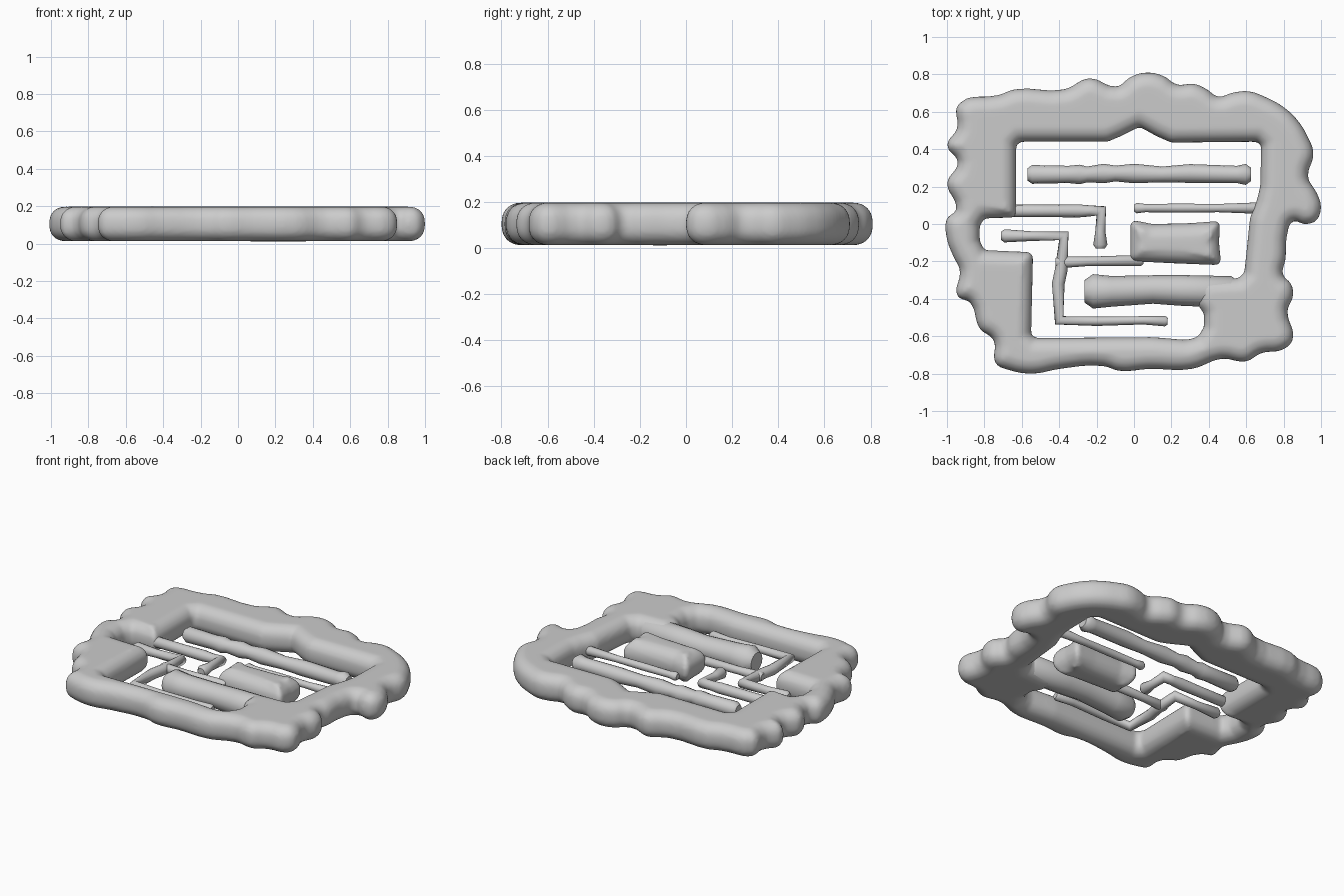
import bpy, math

if "Cube" in bpy.data.objects:
    bpy.data.objects.remove(bpy.data.objects["Cube"])

ZC = 0.105  # mid height of the whole piece


def to_mesh(ob):
    """Replace a curve object by a mesh object of the same name."""
    name = ob.name
    dg = bpy.context.evaluated_depsgraph_get()
    me = bpy.data.meshes.new_from_object(ob.evaluated_get(dg))
    bpy.data.objects.remove(ob)
    me.name = name
    new = bpy.data.objects.new(name, me)
    new.location.z = ZC
    bpy.context.collection.objects.link(new)
    for p in me.polygons:
        p.use_smooth = True
    return new


def add_spline(cu, pts, handle, res):
    s = cu.splines.new('BEZIER')
    s.bezier_points.add(len(pts) - 1)
    for b, (x, y) in zip(s.bezier_points, pts):
        b.co = (x, y, 0)
        b.handle_left_type = b.handle_right_type = handle
    s.use_cyclic_u = True
    s.resolution_u = res


def slab(name, splines, depth, flat):
    """Filled outline with fully rounded rim, cleaned into one skin."""
    cu = bpy.data.curves.new(name, 'CURVE')
    cu.dimensions, cu.fill_mode = '2D', 'BOTH'
    cu.bevel_depth, cu.offset = depth, -depth
    cu.extrude, cu.bevel_resolution = flat, 5
    for pts, handle, res in splines:
        add_spline(cu, pts, handle, res)
    ob = bpy.data.objects.new(name, cu)
    bpy.context.collection.objects.link(ob)
    ob = to_mesh(ob)
    m = ob.modifiers.new('skin', 'REMESH')
    m.mode, m.voxel_size, m.use_smooth_shade = 'VOXEL', 0.013, True
    m = ob.modifiers.new('soften', 'SMOOTH')
    m.factor, m.iterations = 0.5, 5
    return ob


def bar(name, pts):
    """Round bar through (x, y, radius) points with softened ends."""
    def inset(a, b):
        d = math.hypot(b[0] - a[0], b[1] - a[1])
        t = 0.5 * a[2] / d
        return (a[0] + (b[0] - a[0]) * t, a[1] + (b[1] - a[1]) * t, a[2])
    (ax, ay, ar), (bx, by, br) = pts[0], pts[-1]
    path = ([(ax, ay, ar * 0.65), inset(pts[0], pts[1])] + pts[1:-1]
            + [inset(pts[-1], pts[-2]), (bx, by, br * 0.65)])
    cu = bpy.data.curves.new(name, 'CURVE')
    cu.dimensions, cu.bevel_depth = '3D', 1.0
    cu.bevel_resolution, cu.use_fill_caps = 5, True
    s = cu.splines.new('POLY')
    s.points.add(len(path) - 1)
    for p, (x, y, r) in zip(s.points, path):
        p.co, p.radius = (x, y, 0, 1), r
    ob = bpy.data.objects.new(name, cu)
    bpy.context.collection.objects.link(ob)
    return to_mesh(ob)


# Lumpy outer edge, clockwise side by side
top_edge = [(-.94, .64), (-.72, .69), (-.64, .72), (-.37, .72), (-.24, .78),
            (-.09, .735), (-.02, .785), (.07, .81), (.16, .79), (.23, .745),
            (.32, .75), (.39, .72), (.45, .68), (.52, .70), (.61, .71), (.70, .68)]
right_edge = [(.80, .625), (.87, .56), (.93, .465), (.96, .375), (.93, .25),
              (.975, .17), (1.0, .09), (.97, .015), (.91, 0), (.85, .015),
              (.82, -.05), (.81, -.19), (.795, -.27), (.84, -.32), (.85, -.385),
              (.82, -.465), (.85, -.615), (.80, -.67)]
bottom_edge = [(.68, -.69), (.60, -.735), (.47, -.72), (.31, -.775), (.08, -.775),
               (-.08, -.785), (-.16, -.76), (-.4, -.775), (-.54, -.80), (-.67, -.78)]
left_edge = [(-.74, -.745), (-.75, -.62), (-.825, -.56), (-.875, -.42), (-.945, -.385),
             (-.93, -.25), (-.965, -.175), (-1, -.08), (-1, .03), (-.95, .075),
             (-1, .22), (-.94, .33), (-1, .42), (-.945, .51)]
outer = top_edge + right_edge + bottom_edge + left_edge

# Stepped inner opening
opening = [(-.63, .42), (-.61, .44), (-.14, .44), (-.07, .47), (.03, .52), (.12, .47),
           (.2, .435), (.66, .44), (.68, .42), (.675, .2), (.655, .12), (.62, .03),
           (.59, -.26), (.56, -.29), (.34, -.3), (.34, -.43), (.375, -.48), (.375, -.55),
           (.34, -.605), (.28, -.62), (.1, -.605), (-.53, -.61), (-.55, -.59),
           (-.54, -.17), (-.56, -.15), (-.8, -.14), (-.825, -.09), (-.825, -.01),
           (-.8, .03), (-.64, .035), (-.63, .05)]
slab("outer_wall", [(outer, 'AUTO', 4), (opening, 'VECTOR', 3)], 0.078, 0.014)

# Pillow-like block in the middle
block = [(-.02, .0), (0, .02), (.1, .0), (.3, .005), (.44, .015), (.46, 0),
         (.455, -.1), (.465, -.2), (.45, -.22), (.2, -.21), (0, -.2), (-.02, -.18)]
slab("centre_block", [(block, 'VECTOR', 3)], 0.085, 0.008)

# Bars inside the opening
bar("upper_bar", [(-.57, .265, .05), (-.35, .265, .046), (-.29, .265, .052), (-.25, .265, .042),
                  (-.16, .27, .052), (-.1, .27, .042), (0, .27, .052), (.15, .265, .042),
                  (.3, .27, .05), (.55, .265, .046), (.625, .265, .056)])
bar("lower_bar", [(-.265, -.36, .092), (-.12, -.36, .082), (.1, -.35, .076),
                  (.25, -.355, .082), (.56, -.365, .085)])
bar("left_hook", [(-.72, .07, .034), (-.45, .07, .033), (-.3, .07, .035), (-.24, .07, .03),
                  (-.175, .07, .035), (-.18, -.04, .027), (-.18, -.13, .038)])
bar("right_thin_bar", [(0, .085, .028), (.06, .085, .022), (.25, .085, .024),
                       (.45, .085, .022), (.72, .085, .032)])
bar("branch_stem", [(-.71, -.063, .035), (-.55, -.065, .026), (-.375, -.063, .034),
                    (-.39, -.25, .034), (-.405, -.32, .034), (-.4, -.515, .031),
                    (-.2, -.52, .025), (.05, -.515, .022), (.18, -.52, .028)])
bar("branch_arm", [(-.42, -.205, .032), (-.25, -.2, .025), (.05, -.195, .03)])
